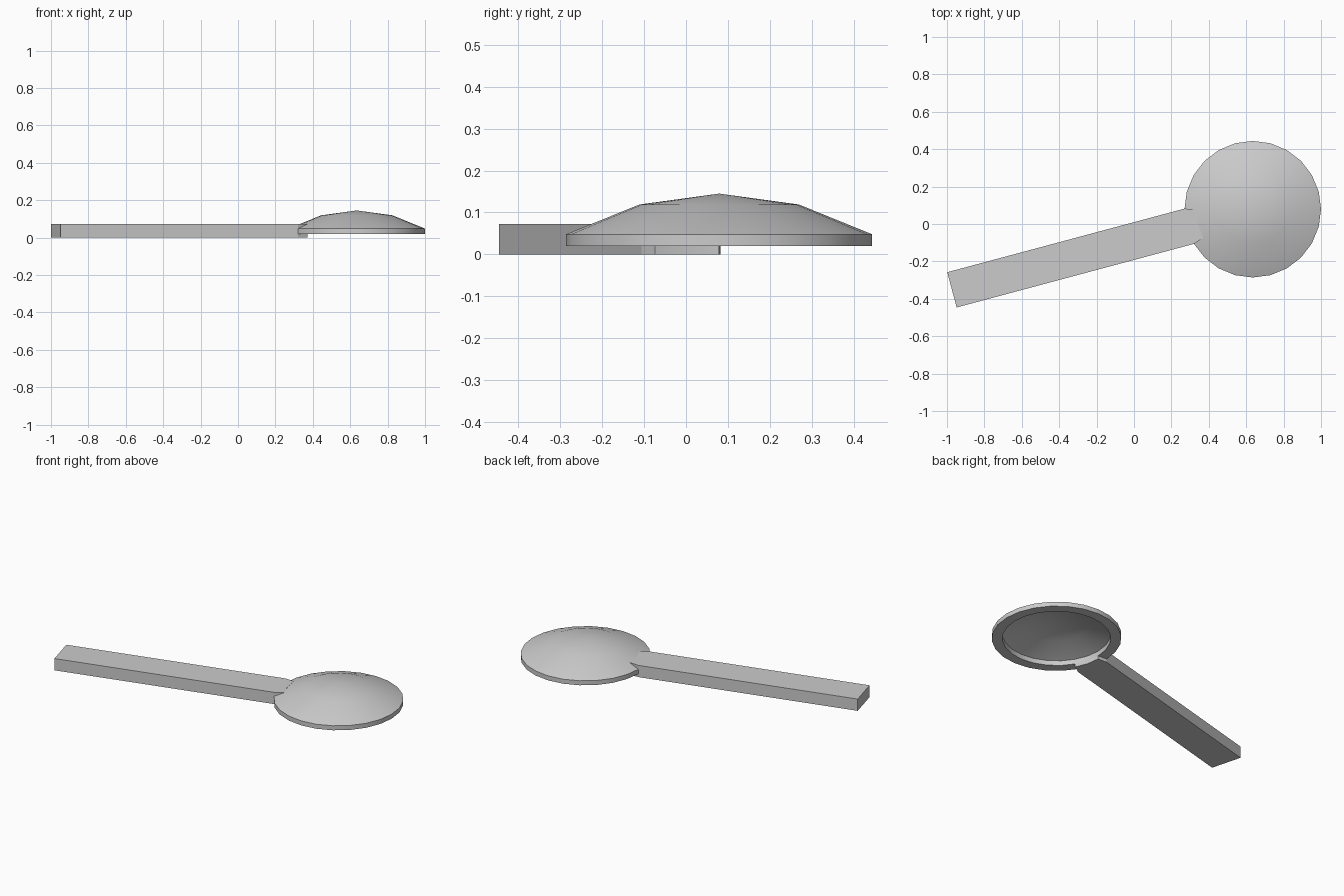
import bpy
import bmesh
from math import cos, sin, radians, pi
from mathutils import Vector, Matrix

cube = bpy.data.objects.get("Cube")
if cube:
    bpy.data.objects.remove(cube, do_unlink=True)

CENTRE = Vector((0.635, 0.079, 0))
SIDES = 24
RIM, CAVITY = 0.365, 0.305

grey = bpy.data.materials.new("light_grey")
grey.use_nodes = True
grey.diffuse_color = (0.6, 0.6, 0.6, 1)
grey.node_tree.nodes["Principled BSDF"].inputs["Base Color"].default_value = (0.6, 0.6, 0.6, 1)


def finish(name, bm, angle):
    bmesh.ops.recalc_face_normals(bm, faces=bm.faces)
    mesh = bpy.data.meshes.new(name)
    bm.to_mesh(mesh)
    bm.free()
    mesh.materials.append(grey)
    obj = bpy.data.objects.new(name, mesh)
    bpy.context.collection.objects.link(obj)
    bpy.ops.object.select_all(action='DESELECT')
    obj.select_set(True)
    bpy.context.view_layer.objects.active = obj
    bpy.ops.object.shade_smooth_by_angle(angle=radians(angle))
    return obj


# Shallow hollow dome: outer shell, flat rim and recessed underside, lathed
profile = [(0, 0.145), (0.19, 0.119), (RIM, 0.048), (RIM, 0.02),
           (CAVITY, 0.02), (CAVITY, 0.05), (0.17, 0.1), (0, 0.125)]
bm = bmesh.new()
verts = [bm.verts.new(CENTRE + Vector((r, 0, z))) for r, z in profile]
edges = [bm.edges.new(pair) for pair in zip(verts, verts[1:])]
bmesh.ops.spin(bm, geom=verts + edges, cent=CENTRE, axis=(0, 0, 1),
               angle=2 * pi, steps=SIDES, use_duplicate=False)
bmesh.ops.remove_doubles(bm, verts=bm.verts, dist=0.0005)
finish("domed_head", bm, 30)

# Straight bar handle, its inner end following the cavity wall
along = Matrix.Rotation(radians(15), 3, 'Z')
half = 0.0975
outline = [CENTRE + along @ Vector(p) for p in
           [(-0.352, half, 0), (-1.665, half, 0), (-1.665, -half, 0), (-0.352, -half, 0)]]
outline += [CENTRE + CAVITY * Vector((cos(radians(a)), sin(radians(a)), 0))
            for a in (210, 195, 180)]
bm = bmesh.new()
base = bm.faces.new([bm.verts.new(p) for p in outline])
top = bmesh.ops.extrude_face_region(bm, geom=[base])["geom"]
bmesh.ops.translate(bm, vec=(0, 0, 0.073),
                    verts=[v for v in top if isinstance(v, bmesh.types.BMVert)])
finish("handle", bm, 16)
